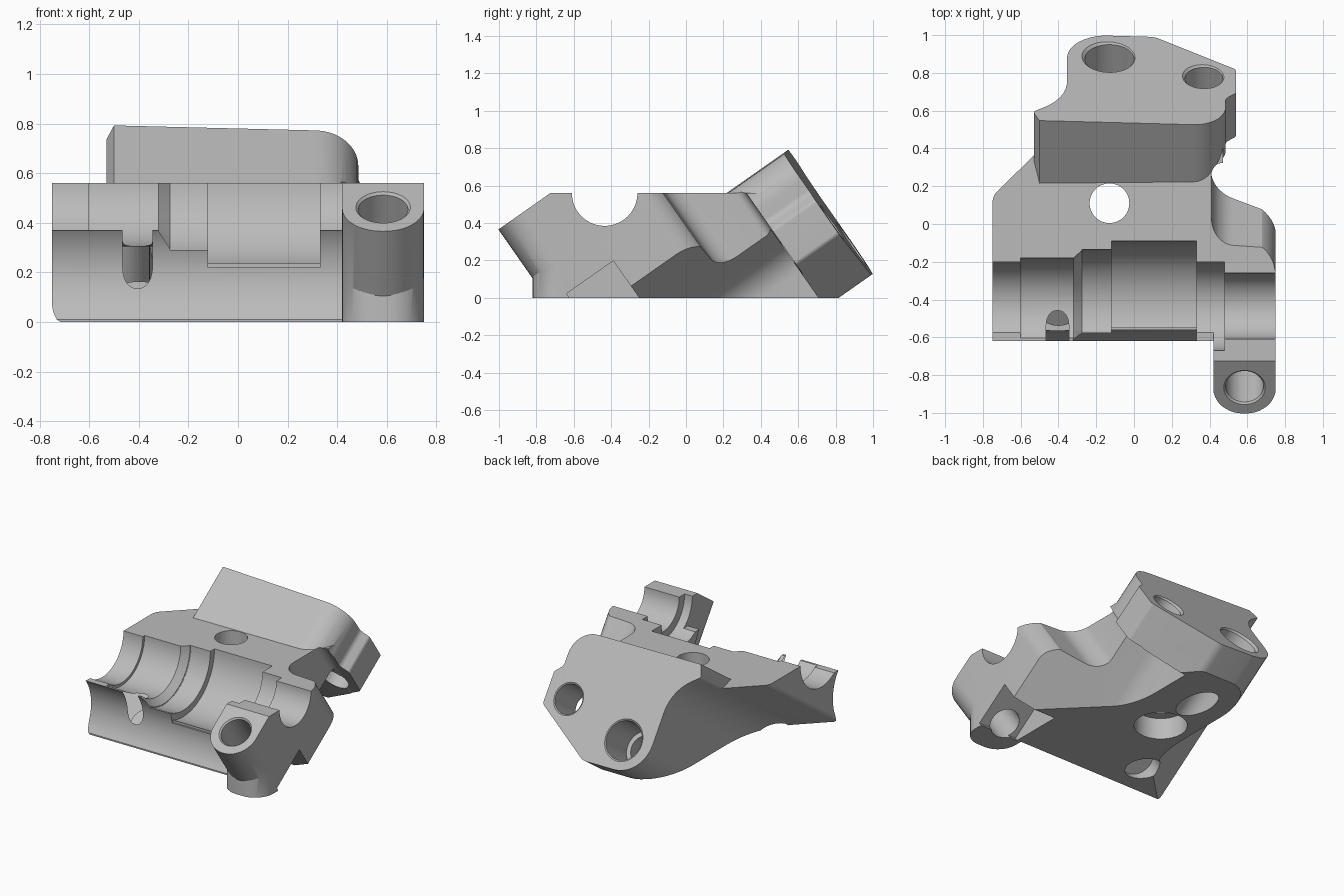
import bpy, bmesh, math
from mathutils import Vector

cube = bpy.data.objects.get("Cube")
if cube:
    bpy.data.objects.remove(cube, do_unlink=True)

# Axes: the casting is laid out on a frame tilted about x
TILT = math.radians(35)
X, Y, Z = Vector((1, 0, 0)), Vector((0, 1, 0)), Vector((0, 0, 1))
N = Vector((0, math.cos(TILT), math.sin(TILT)))
D = Vector((0, -math.sin(TILT), math.cos(TILT)))
ALONG_N, ALONG_D, ALONG_X, ALONG_Z = (X, D, N), (X, N, D), (Y, Z, X), (X, Y, Z)

metal = bpy.data.materials.new("grey metal")
metal.use_nodes = True
metal.diffuse_color = (0.5, 0.5, 0.5, 1)
for node in metal.node_tree.nodes:
    if node.type == 'BSDF_PRINCIPLED':
        node.inputs["Base Color"].default_value = (0.5, 0.5, 0.5, 1)


def prism(name, pts, frame, lo, hi, end_pts=None):
    """Extrude (or loft) a 2D outline along the third axis of a frame."""
    a, b, c = frame
    bm = bmesh.new()
    low = [bm.verts.new(a * p + b * q + c * lo) for p, q in pts]
    high = [bm.verts.new(a * p + b * q + c * hi) for p, q in (end_pts or pts)]
    bm.faces.new(low)
    bm.faces.new(high)
    for i in range(len(low)):
        j = (i + 1) % len(low)
        bm.faces.new((low[i], low[j], high[j], high[i]))
    bmesh.ops.recalc_face_normals(bm, faces=bm.faces)
    mesh = bpy.data.meshes.new(name)
    bm.to_mesh(mesh)
    bm.free()
    mesh.materials.append(metal)
    ob = bpy.data.objects.new(name, mesh)
    bpy.context.collection.objects.link(ob)
    return ob


def circle(cx, cy, r, n=56):
    return [(cx + r * math.cos(2 * math.pi * i / n), cy + r * math.sin(2 * math.pi * i / n))
            for i in range(n)]


def rect(x0, x1, y0, y1):
    return [(x0, y0), (x1, y0), (x1, y1), (x0, y1)]


def rounded(corners, steps=10):
    """Polygon whose corners (x, y, radius) are replaced by arcs."""
    out = []
    for i, (x, y, r) in enumerate(corners):
        p = Vector((x, y))
        if r == 0:
            out.append((x, y))
            continue
        u = (Vector(corners[i - 1][:2]) - p).normalized()
        w = (Vector(corners[(i + 1) % len(corners)][:2]) - p).normalized()
        half = u.angle(w) / 2
        centre = p + (u + w).normalized() * (r / math.sin(half))
        s = p + u * (r / math.tan(half)) - centre
        e = p + w * (r / math.tan(half)) - centre
        turn = s.angle_signed(e)
        for k in range(steps + 1):
            t = -turn * k / steps
            out.append((centre.x + s.x * math.cos(t) - s.y * math.sin(t),
                        centre.y + s.x * math.sin(t) + s.y * math.cos(t)))
    return out


def combine(target, tool, op):
    """Apply a boolean and discard the tool."""
    mod = target.modifiers.new("boolean", 'BOOLEAN')
    mod.object, mod.operation, mod.solver = tool, op, 'EXACT'
    bpy.context.view_layer.objects.active = target
    bpy.ops.object.modifier_apply(modifier=mod.name)
    bpy.data.objects.remove(tool, do_unlink=True)


def cut(target, pts, frame, lo, hi, end_pts=None):
    combine(target, prism("cutter", pts, frame, lo, hi, end_pts), 'DIFFERENCE')


# Rear plate with its rounded lobe, swept down to the base
plate_outline = rounded([
    (-0.5, 0.335, 0), (-0.535, 0.255, 0.02), (-0.355, 0.12, 0.3), (-0.355, -0.468, 0.22),
    (0.11, -0.468, 0.1), (0.54, -0.19, 0.03), (0.54, 0.03, 0.03),
    (0.485, 0.08, 0.05), (0.485, 0.33, 0.17)])
body = prism("bearing_block", plate_outline, ALONG_N, -0.9, 0.95)

# Flat-topped bearing block with a flared left side
wing = prism("wing", rounded([
    (-0.75, 1.2, 0), (-0.75, 0.375, 0.04), (-0.53, 0.25, 0), (-0.4, 0.17, 0),
    (0.47, 0.15, 0), (0.47, 1.2, 0)]), ALONG_N, -1.3, 0.85)
combine(wing, prism("cutter", rect(-2, 2, -0.62, 2), ALONG_Z, -1, 0.56), 'INTERSECT')
combine(body, wing, 'UNION')
combine(body, prism("cutter", rect(-2, 2, -0.62, 2), ALONG_Z, 0, 2), 'INTERSECT')

# Hollowed front wall
cut(body, circle(-0.86, 0.19, 0.3, 80), ALONG_X, -0.8, 0.44)

# Slightly skewed back face
cut(body, [(-0.7, 0.91), (0.7, 0.86), (0.7, 1.2), (-0.7, 1.2)], ALONG_D, -0.8, 0.6)

# Slanted bolt lug with a rounded nose and an upright foot
lug = prism("bolt_lug", rounded([
    (0.42, -0.612, 0.16), (0.75, -0.612, 0.16), (0.75, 0.222, 0.15), (0.42, 0.27, 0)]),
    ALONG_D, -0.02, 0.875)
combine(lug, prism("cutter", rect(-2, 2, -2, 2), ALONG_Z, 0, 0.56), 'INTERSECT')
foot = prism("foot", rounded([
    (0.42, -0.82, 0.14), (0.75, -0.82, 0.14), (0.75, -0.5, 0), (0.42, -0.5, 0)]), ALONG_Z, 0, 0.3)
combine(lug, foot, 'UNION')
combine(body, lug, 'UNION')

# Two crossing troughs between the lug and the rear boss
cut(body, rounded([(0.95, 0.335, 0), (0.165, -0.115, 0.2), (0.165, -0.7, 0), (0.95, -0.7, 0)]),
    ALONG_N, -1.0, 0.58)
cut(body, rounded([(0.95, 0.205, 0), (0.41, 0.235, 0.12), (0.41, 0.585, 0.05), (0.95, 0.585, 0)]),
    ALONG_D, -0.3, 1.0)

# Nut pocket under the lug
cut(body, rect(0.45, 0.8, -0.51, -0.205), ALONG_D, -0.3, 0.385)

# Stepped half bore: start, end, radius, front rim height (narrow steps overlap wide ones)
for x0, x1, r, rim in [(-0.8, -0.59, 0.235, 0.37), (-0.6, -0.295, 0.255, 0.37),
                       (-0.275, -0.11, 0.3, 0.29), (-0.12, 0.33, 0.345, 0.22),
                       (0.32, 0.48, 0.235, 0.37), (0.47, 0.8, 0.175, None)]:
    cut(body, circle(-0.435, 0.56, r, 80), ALONG_X, x0, x1)
    if rim:
        cut(body, rect(-0.9, -0.55, rim, 0.9), ALONG_X, x0, min(x1, 0.42))
# Conical step in the bore
cut(body, circle(-0.435, 0.56, 0.25, 80), ALONG_X, -0.325, -0.27, circle(-0.435, 0.56, 0.301, 80))
cut(body, rect(-0.9, -0.55, 0.375, 0.9), ALONG_X, -0.325, -0.27, rect(-0.9, -0.55, 0.289, 0.9))

# Slanted slot through the front rim
cut(body, rounded([(-0.465, -0.385, 0.055), (-0.345, -0.385, 0.055),
                   (-0.345, -0.2, 0.055), (-0.465, -0.2, 0.055)]), ALONG_D, 0.25, 0.75)

# Holes: centre, radius, direction, start, end
for x, y, r, frame, lo, hi in [
        (-0.13, 0.11, 0.105, ALONG_Z, -0.1, 0.7),        # upright hole
        (-0.13, 0.11, 0.17, ALONG_Z, -0.1, 0.15),        # its counterbore
        (0.585, -0.444, 0.1, ALONG_D, 0.2, 1.0),         # lug bolt hole
        (-0.4, -0.31, 0.11, ALONG_D, 0.0, 0.34),         # pocket below the slot
        (-0.13, -0.27, 0.13, ALONG_N, 0.6, 1.0),         # large plate hole
        (-0.13, -0.27, 0.1, ALONG_N, 0.0, 0.7),          # its narrow part
        (0.37, -0.115, 0.1, ALONG_N, 0.45, 1.0)]:        # small plate hole
    cut(body, circle(x, y, r), frame, lo, hi)

# Chamfered hole mouths
for x, y, r, frame, top in [(0.585, -0.444, 0.1, ALONG_D, 0.875),
                            (-0.13, -0.27, 0.13, ALONG_N, 0.889),
                            (0.37, -0.115, 0.1, ALONG_N, 0.872)]:
    cut(body, circle(x, y, r - 0.01), frame, top - 0.02, top + 0.01, circle(x, y, r + 0.02))

# Smooth curved walls, crisp edges
bpy.ops.object.select_all(action='DESELECT')
body.select_set(True)
bpy.context.view_layer.objects.active = body
bpy.ops.object.shade_smooth_by_angle(angle=math.radians(25))
